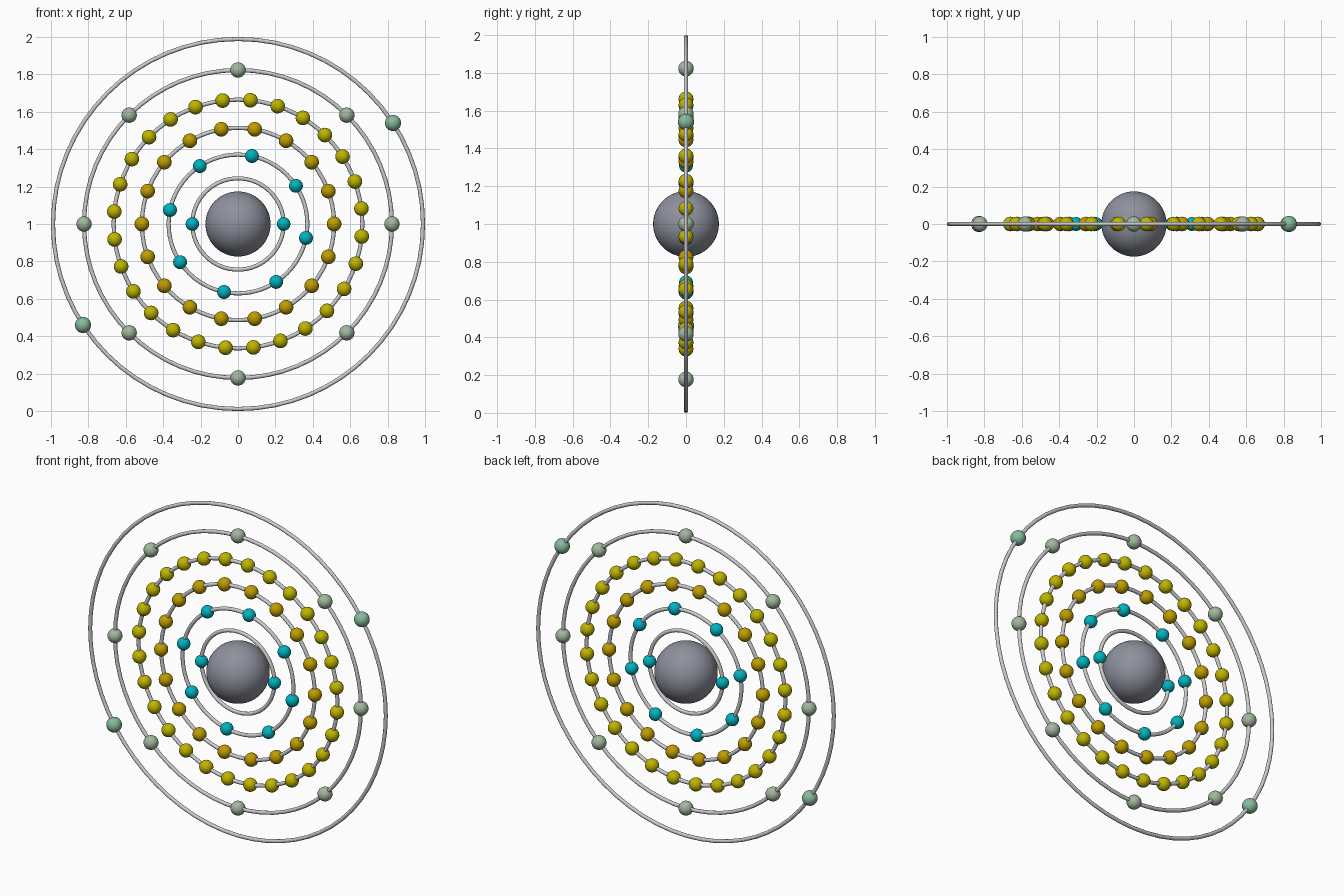
import bpy
from math import radians, cos, sin, pi

if "Cube" in bpy.data.objects:
    bpy.data.objects.remove(bpy.data.objects["Cube"])

CENTRE = 1.0


def paint(name, rgb):
    mat = bpy.data.materials.new(name)
    mat.diffuse_color = (*rgb, 1)
    mat.use_nodes = True
    mat.node_tree.nodes["Principled BSDF"].inputs["Base Color"].default_value = mat.diffuse_color
    return mat


def finish(name, mat=None):
    obj = bpy.context.object
    obj.name = name
    if mat:
        obj.data.materials.append(mat)
    bpy.ops.object.shade_smooth()
    return obj


def ball(name, x, z, r, mat, seg=24, rings=16):
    bpy.ops.mesh.primitive_uv_sphere_add(segments=seg, ring_count=rings, radius=r,
                                         location=(x, 0, CENTRE + z))
    return finish(name, mat)


steel = paint("nucleus_grey", (0.27, 0.28, 0.34))
teal = paint("teal", (0.0, 0.45, 0.52))
amber = paint("amber", (0.52, 0.34, 0.0))
yellow = paint("yellow", (0.52, 0.46, 0.0))
sage = paint("sage", (0.36, 0.48, 0.34))
mint = paint("mint", (0.24, 0.50, 0.33))

# central nucleus
ball("nucleus", 0, 0, 0.174, steel, 48, 32)

# shells: orbit radius, ball count, first angle, ball radius, material
shells = [
    (0.244, 2, 0, 0.036, teal),
    (0.371, 8, 33.4, 0.037, teal),
    (0.514, 18, 0, 0.039, amber),
    (0.665, 28, 7.1, 0.039, yellow),
    (0.823, 8, 0, 0.041, sage),
    (0.989, 2, 33.1, 0.043, mint),
]
for i, (radius, count, start, size, mat) in enumerate(shells, 1):
    # orbit ring standing upright, facing the front
    bpy.ops.mesh.primitive_torus_add(major_radius=radius, minor_radius=0.011,
                                     major_segments=64, minor_segments=12,
                                     location=(0, 0, CENTRE),
                                     rotation=(pi / 2, 0, 0))
    finish(f"orbit_{i}")
    # electrons evenly spaced on the ring
    for k in range(count):
        a = radians(start) + 2 * pi * k / count
        ball(f"electron_{i}_{k + 1}", radius * cos(a), radius * sin(a), size, mat)
